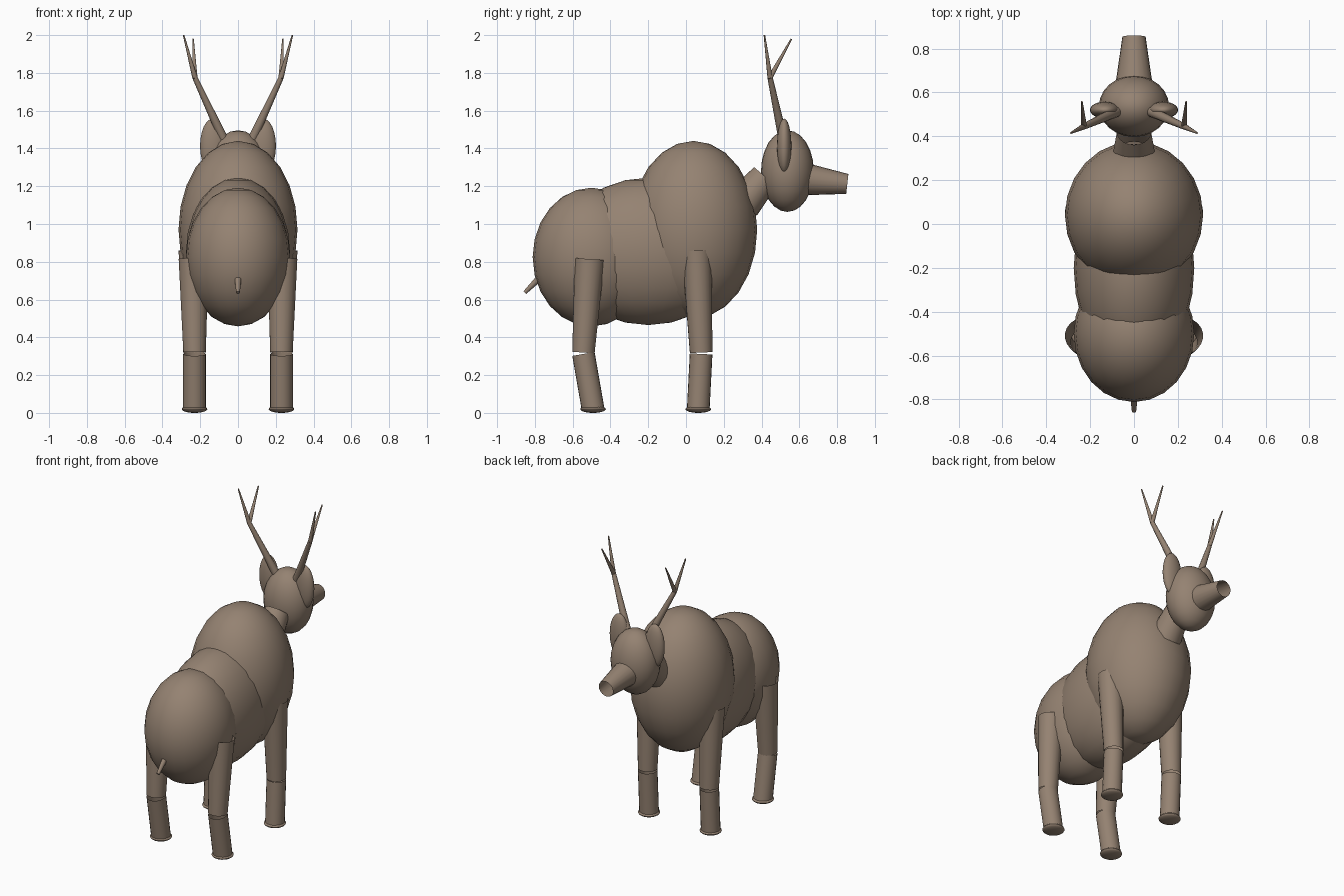
import bpy
import math
from mathutils import Vector

cube = bpy.data.objects.get("Cube")
if cube:
    bpy.data.objects.remove(cube, do_unlink=True)

brown = bpy.data.materials.new("warm brown hide")
brown.use_nodes = True
HIDE = (0.30, 0.225, 0.168, 1)
brown.diffuse_color = HIDE
brown.node_tree.nodes["Principled BSDF"].inputs["Base Color"].default_value = HIDE


def finish(name):
    ob = bpy.context.object
    ob.name = name
    ob.data.materials.append(brown)
    bpy.ops.object.shade_smooth_by_angle(angle=math.radians(40))
    return ob


def ellipsoid(name, centre, radii):
    bpy.ops.mesh.primitive_uv_sphere_add(segments=24, ring_count=12, radius=1, location=centre)
    bpy.context.object.scale = radii
    bpy.ops.object.transform_apply(location=False, rotation=False, scale=True)
    return finish(name)


def tube(name, start, end, r_start, r_end, sides=20, fill='NOTHING'):
    """Tapered tube between two points, open unless filled."""
    a, b = Vector(start), Vector(end)
    bpy.ops.mesh.primitive_cone_add(vertices=sides, radius1=r_start, radius2=r_end,
                                    depth=(b - a).length, end_fill_type=fill,
                                    location=(a + b) / 2)
    ob = bpy.context.object
    ob.rotation_euler = (b - a).to_track_quat('Z', 'Y').to_euler()
    return finish(name)


# Body masses
ellipsoid("rump", (0, -0.5, 0.825), (0.275, 0.312, 0.367))
ellipsoid("belly", (0, -0.2, 0.855), (0.275, 0.47, 0.39))
ellipsoid("chest", (0, 0.04, 0.97), (0.315, 0.337, 0.47))

# Neck, head and tail
tube("neck", (0, 0.30, 1.11), (0, 0.42, 1.25), 0.10, 0.078)
ellipsoid("head", (0, 0.537, 1.28), (0.16, 0.14, 0.216))
tube("snout", (0, 0.58, 1.243), (0, 0.854, 1.212), 0.093, 0.053)
tube("tail", (0, -0.76, 0.73), (0, -0.853, 0.637), 0.02, 0.01, 12, 'NGON')

for side, s in (("left", 1), ("right", -1)):
    # Legs: hip, knee and foot positions along y
    for pair, hip, hip_z, knee, foot in (("rear", -0.51, 0.815, -0.543, -0.492),
                                         ("front", 0.057, 0.86, 0.08, 0.065)):
        x = 0.23 * s
        label = f"{pair}_{side}"
        tube(label + "_upper_leg", (0.235 * s, hip, hip_z), (x, knee, 0.32), 0.08, 0.06)
        tube(label + "_lower_leg", (x, knee, 0.312), (x, foot, 0.02), 0.06, 0.06)
        ellipsoid(label + "_hoof", (x, foot, 0.02), (0.068, 0.068, 0.02))

    # Ears
    ellipsoid(side + "_ear", (0.133 * s, 0.52, 1.413), (0.068, 0.038, 0.145))

    # Antlers: one beam splitting into two tines
    fork = (0.228 * s, 0.445, 1.775)
    tube(side + "_antler_beam", (0.063 * s, 0.52, 1.42), fork, 0.026, 0.014, 12)
    tube(side + "_outer_tine", fork, (0.288 * s, 0.415, 2.0), 0.014, 0.004, 10, 'NGON')
    tube(side + "_inner_tine", fork, (0.238 * s, 0.558, 1.98), 0.014, 0.004, 10, 'NGON')
